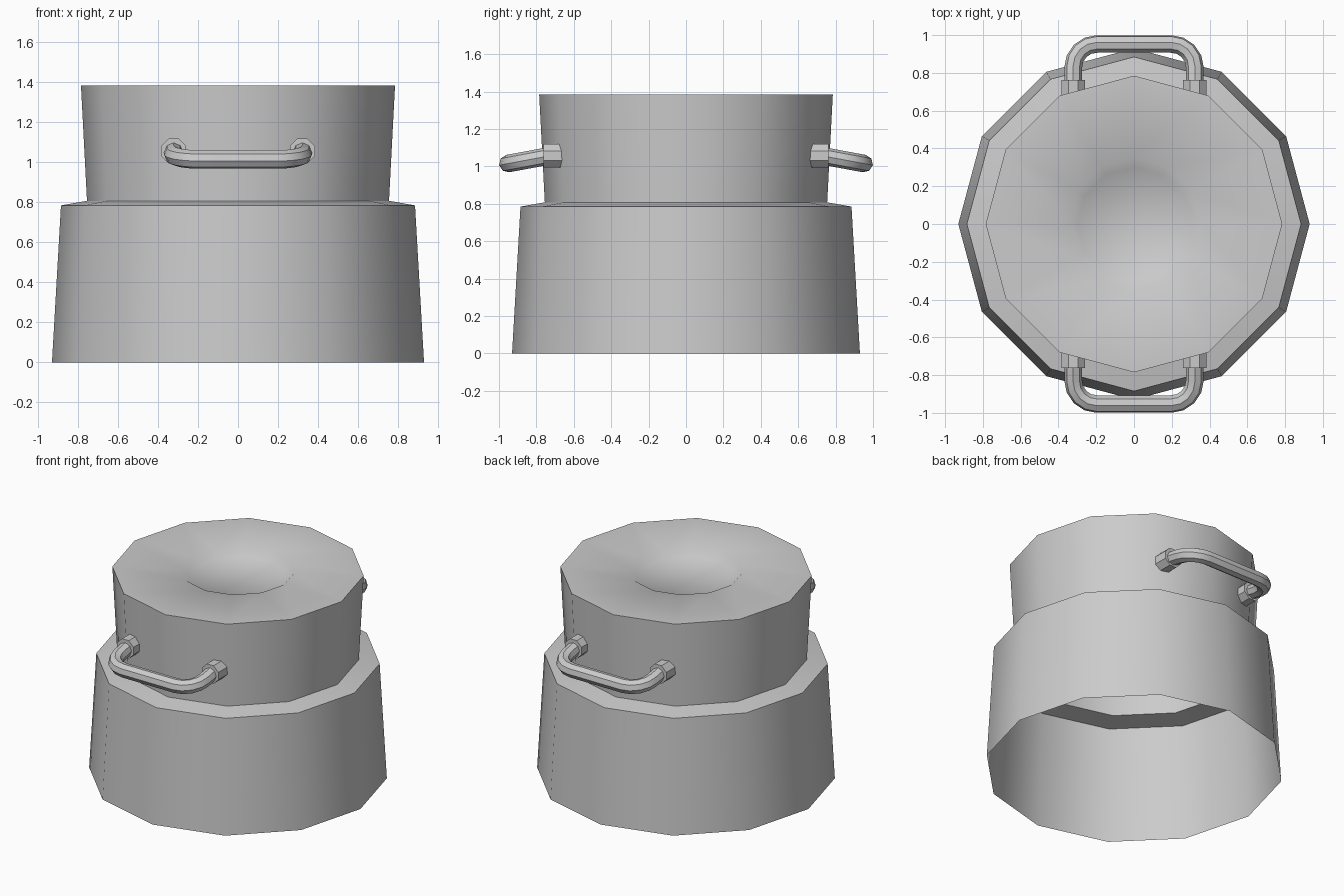
import bpy, bmesh, math
from mathutils import Vector

if "Cube" in bpy.data.objects:
    bpy.data.objects.remove(bpy.data.objects["Cube"])


def finish(name, bm, angle=40):
    bmesh.ops.recalc_face_normals(bm, faces=bm.faces)
    mesh = bpy.data.meshes.new(name)
    bm.to_mesh(mesh)
    bm.free()
    obj = bpy.data.objects.new(name, mesh)
    bpy.context.collection.objects.link(obj)
    bpy.ops.object.select_all(action='DESELECT')
    obj.select_set(True)
    bpy.context.view_layer.objects.active = obj
    bpy.ops.object.shade_smooth_by_angle(angle=math.radians(angle))
    return obj


def skin(bm, rings):
    for a, b in zip(rings, rings[1:]):
        n = len(a)
        for i in range(n):
            j = (i + 1) % n
            bm.faces.new((a[i], a[j], b[j], b[i]))


def lathe(name, profile, sides):
    """Turn an (r, z) profile around z; the last ring is closed by a cap."""
    bm = bmesh.new()
    rings = []
    for r, z in profile:
        rings.append([bm.verts.new((r * math.cos(k * math.tau / sides),
                                    r * math.sin(k * math.tau / sides), z))
                      for k in range(sides)])
    skin(bm, rings)
    bm.faces.new(rings[-1])
    obj = finish(name, bm)
    # open shell: make sure the cap faces up
    if max(obj.data.polygons, key=lambda p: len(p.vertices)).normal.z < 0:
        obj.data.flip_normals()
    return obj


def tube(name, path, radius, normal, sides=8, turn=0.0):
    """Sweep a round section along a planar path with the given plane normal."""
    bm = bmesh.new()
    rings = []
    for i, p in enumerate(path):
        ahead = (path[min(i + 1, len(path) - 1)] - p)
        behind = (p - path[max(i - 1, 0)])
        t = (ahead.normalized() + behind.normalized()).normalized()
        s = normal.cross(t).normalized()
        rings.append([bm.verts.new(p + radius * (math.cos(a) * s + math.sin(a) * normal))
                      for a in (turn + k * math.tau / sides for k in range(sides))])
    skin(bm, rings)
    bm.faces.new(rings[0])
    bm.faces.new(rings[-1])
    return finish(name, bm)


# Stepped twelve-sided shell, open underneath, with a dished top
lathe("body", [(0.93, 0), (0.885, 0.785), (0.755, 0.808), (0.785, 1.385),
               (0.35, 1.385), (0.30, 1.345)], 12)

HALF, OUT, BEND, TUBE = 0.322, 0.953, 0.125, 0.047
SLOPE = 0.185

for side, label in ((-1, "front"), (1, "back")):
    # Drooping carry handle with rounded corners
    def at(x, y):
        return Vector((x, side * y, 1.015 + (OUT - y) * SLOPE))

    right = [at(HALF, 0.66)]
    for k in range(5):
        a = k * math.pi / 8
        right.append(at(HALF - BEND + BEND * math.cos(a),
                        OUT - BEND + BEND * math.sin(a)))
    left = [Vector((-p.x, p.y, p.z)) for p in reversed(right)]
    plane = Vector((0, side * SLOPE, 1)).normalized()
    tube(label + "_handle", right + left, TUBE, plane)

    # Collars where the handle enters the shell
    for sx, word in ((-1, "left"), (1, "right")):
        ends = [Vector((sx * HALF, side * y, 1.057)) for y in (0.655, 0.762)]
        tube(f"{label}_{word}_collar", ends, 0.067, Vector((0, 0, 1)),
             turn=math.pi / 8)
